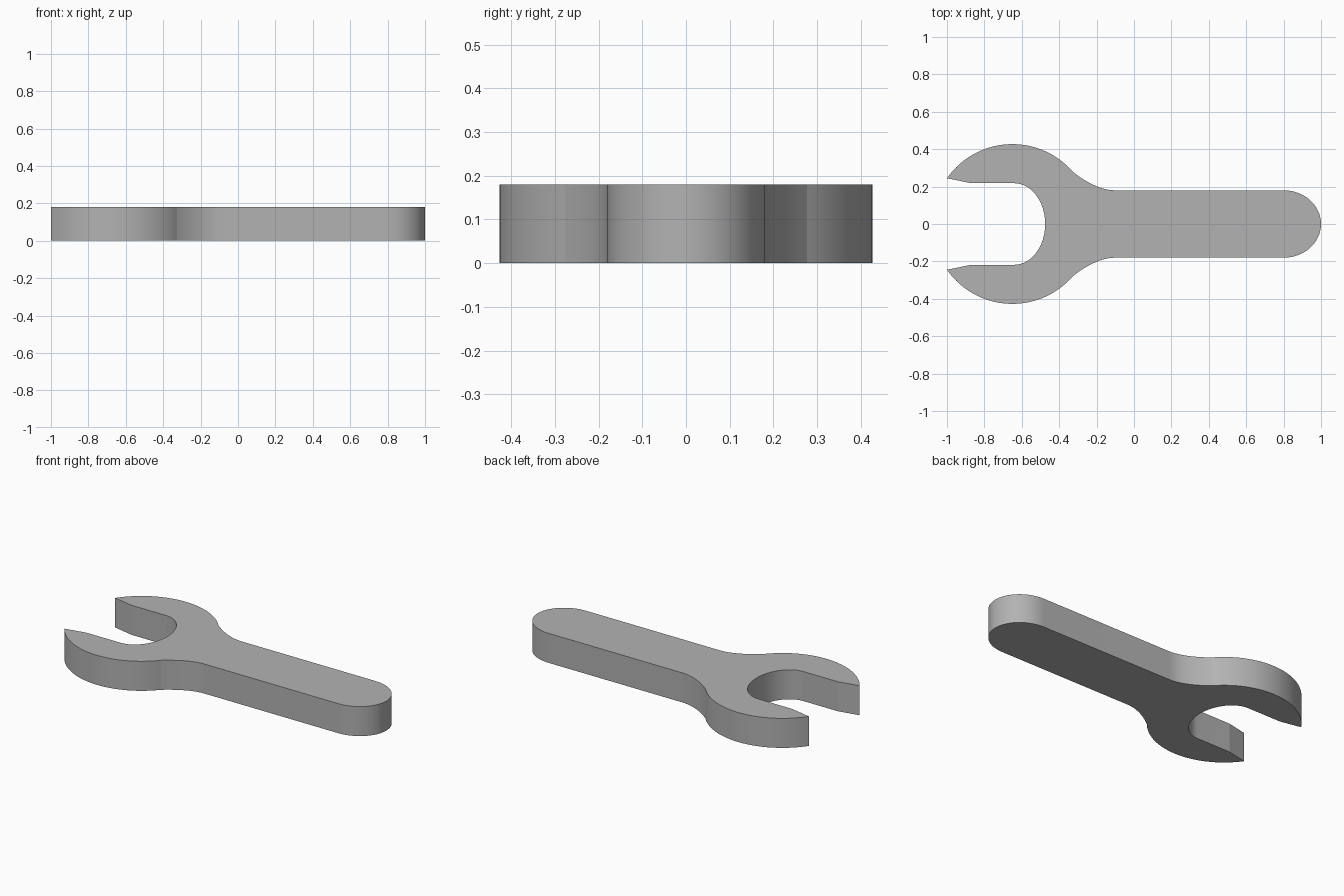
import bpy
import bmesh
from math import cos, sin, pi, radians, atan2
from mathutils import Vector

cube = bpy.data.objects.get("Cube")
if cube:
    bpy.data.objects.remove(cube, do_unlink=True)

THICKNESS = 0.18
STEPS = 20
HEAD = (-0.65, 0.427)       # centre x and radius of the round head


def arc(cx, rx, ry, start, end, steps=STEPS):
    """Points along an ellipse centred on the x axis."""
    angles = [start + (end - start) * i / steps for i in range(steps + 1)]
    return [(cx + rx * cos(a), ry * sin(a)) for a in angles]


def bend(a, b, c, steps=10):
    """Quadratic curve from a to c, pulled towards b."""
    a, b, c = Vector(a), Vector(b), Vector(c)
    ts = [i / steps for i in range(steps + 1)]
    return [tuple(a * (1 - t) ** 2 + b * 2 * t * (1 - t) + c * t * t) for t in ts]


# Upper half of the outline, from the handle tip round to the jaw throat
neck, tip = (-0.325, 0.277), (-1.0, 0.245)
half = arc(0.8, 0.2, 0.18, 0, pi / 2)
half += bend((-0.1, 0.18), (-0.2, 0.18), neck)
half += arc(HEAD[0], HEAD[1], HEAD[1],
            atan2(neck[1], neck[0] - HEAD[0]),
            atan2(tip[1], tip[0] - HEAD[0]), 2 * STEPS)[1:]
half += [(-0.87, 0.218)]
half += arc(-0.64, 0.165, 0.218, pi / 2, 0)

# Mirror it to close the outline, sharing the two end points
outline = half + [(x, -y) for x, y in reversed(half[1:-1])]

# Extrude the outline into a solid plate
bm = bmesh.new()
face = bm.faces.new([bm.verts.new((x, y, 0)) for x, y in outline])
top = bmesh.ops.extrude_face_region(bm, geom=[face], use_keep_orig=True)
verts = [g for g in top["geom"] if isinstance(g, bmesh.types.BMVert)]
bmesh.ops.translate(bm, verts=verts, vec=(0, 0, THICKNESS))
bmesh.ops.recalc_face_normals(bm, faces=bm.faces)
mesh = bpy.data.meshes.new("wrench_body")
bm.to_mesh(mesh)
bm.free()

wrench = bpy.data.objects.new("wrench_body", mesh)
bpy.context.collection.objects.link(wrench)

# Plain grey metal
grey = bpy.data.materials.new("grey_metal")
grey.use_nodes = True
colour = (0.45, 0.45, 0.45, 1)
grey.diffuse_color = colour
grey.node_tree.nodes["Principled BSDF"].inputs["Base Color"].default_value = colour
mesh.materials.append(grey)

# Smooth round walls, sharp rims and corners
bpy.ops.object.select_all(action='DESELECT')
wrench.select_set(True)
bpy.context.view_layer.objects.active = wrench
bpy.ops.object.shade_smooth_by_angle(angle=radians(8))
